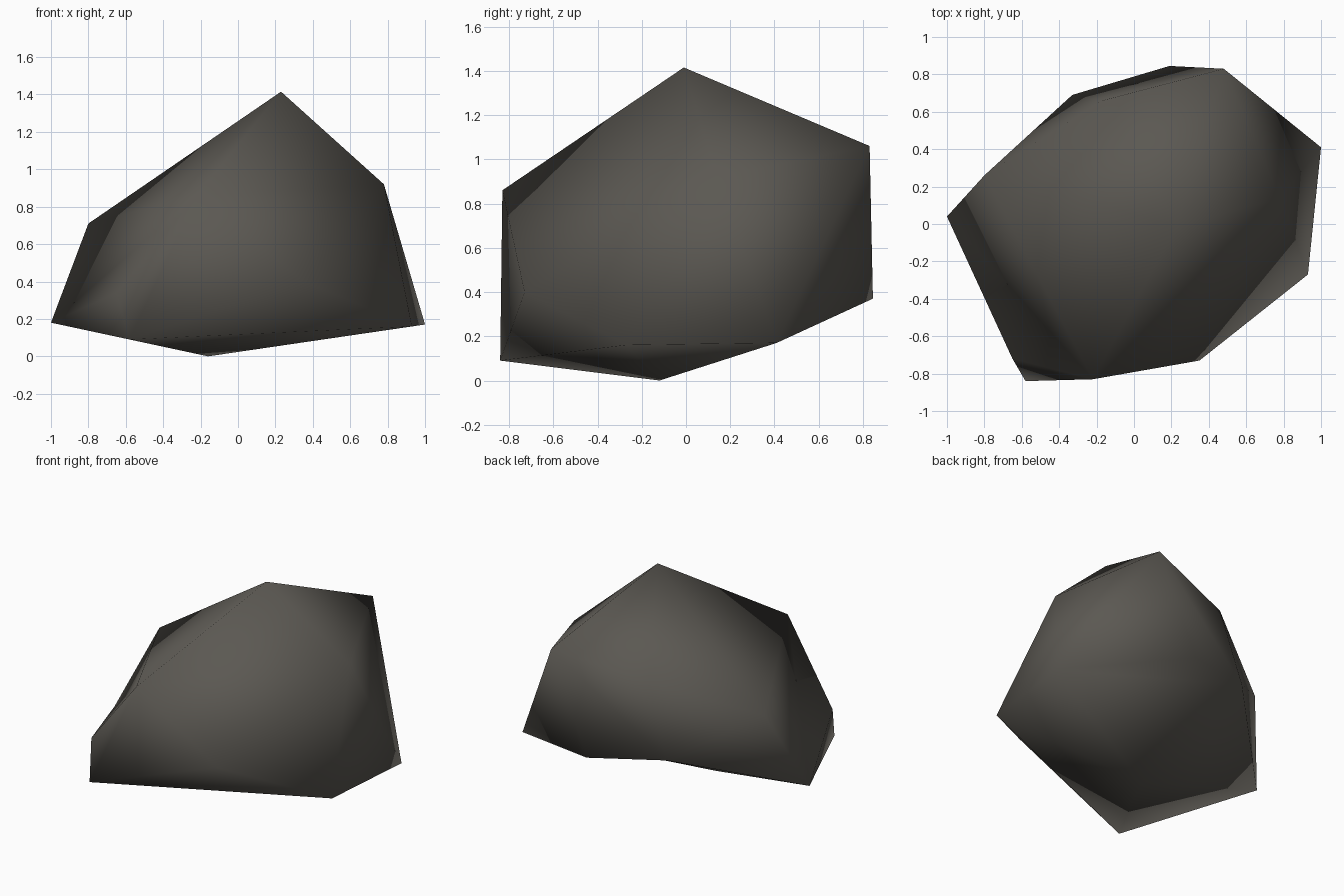
import bpy, bmesh

if "Cube" in bpy.data.objects:
    bpy.data.objects.remove(bpy.data.objects["Cube"])

# Corner points of the boulder
corners = {
    "left_low": (-1.0, 0.04, 0.18), "left_high": (-0.80, 0.26, 0.71),
    "back_left": (-0.33, 0.69, 0.43), "back_low": (0.19, 0.845, 0.37),
    "back_high": (0.48, 0.83, 1.06), "back_mid": (-0.17, 0.66, 0.934),
    "right_low": (1.0, 0.41, 0.17), "right_front": (0.93, -0.27, 0.16),
    "right_high": (0.78, 0.14, 0.92), "front_right": (0.35, -0.73, 0.40),
    "front_high": (-0.22, -0.83, 0.86), "front_left": (-0.65, -0.72, 0.34),
    "front_low": (-0.58, -0.84, 0.09), "top": (0.23, -0.01, 1.415),
    "base": (-0.16, -0.12, 0.0),
}

# Wrap the corners in a faceted skin
bm = bmesh.new()
v = {name: bm.verts.new(co) for name, co in corners.items()}
bmesh.ops.convex_hull(bm, input=list(bm.verts))


def flip(a, b, c, d):
    """Turn the ridge a-b into the shallow valley c-d."""
    edge = bm.edges.get((v[a], v[b]))
    if edge:
        around = {p for f in edge.link_faces for p in f.verts}
        if around == {v[a], v[b], v[c], v[d]}:
            bmesh.ops.rotate_edges(bm, edges=[edge], use_ccw=False)


# Shallow hollows in the sides of the stone
flip("back_low", "left_low", "back_left", "base")
flip("back_low", "base", "right_low", "back_left")
flip("left_high", "front_left", "left_low", "front_high")
flip("top", "front_right", "front_high", "right_high")
flip("back_mid", "back_low", "back_high", "back_left")
bmesh.ops.recalc_face_normals(bm, faces=list(bm.faces))
for f in bm.faces:
    f.smooth = True

mesh = bpy.data.meshes.new("boulder")
bm.to_mesh(mesh)
bm.free()

# Stone colour
stone = bpy.data.materials.new("dark_stone")
stone.diffuse_color = (0.105, 0.098, 0.085, 1.0)
stone.use_nodes = True
stone.node_tree.nodes["Principled BSDF"].inputs["Base Color"].default_value = stone.diffuse_color
mesh.materials.append(stone)
boulder = bpy.data.objects.new("boulder", mesh)
bpy.context.collection.objects.link(boulder)
